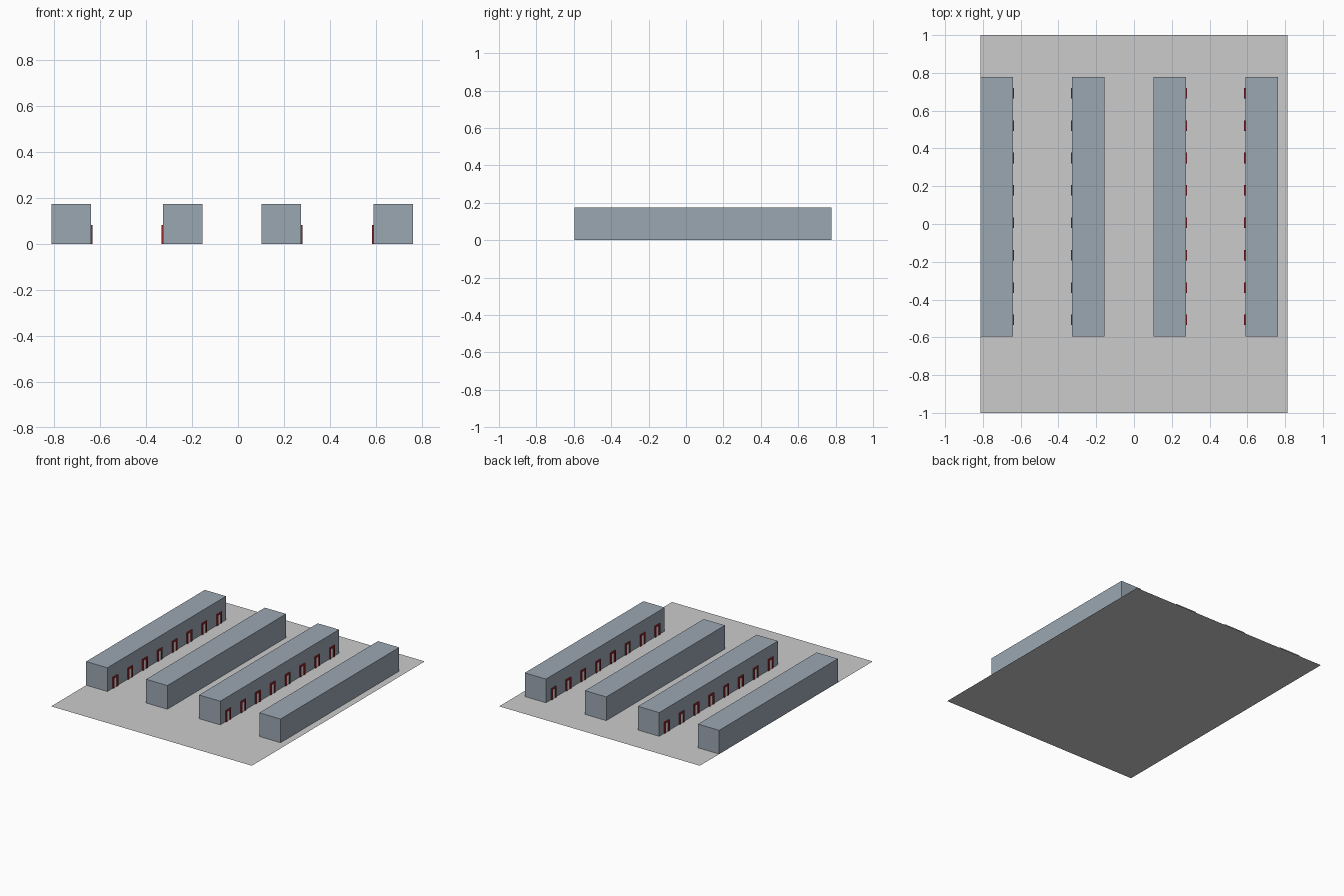
import bpy, bmesh

if "Cube" in bpy.data.objects:
    bpy.data.objects.remove(bpy.data.objects["Cube"])

def material(name, rgb):
    m = bpy.data.materials.new(name)
    m.diffuse_color = (*rgb, 1)
    m.use_nodes = True
    m.node_tree.nodes["Principled BSDF"].inputs["Base Color"].default_value = m.diffuse_color
    return m

GREY = material("ground_grey", (0.60, 0.60, 0.60))
BLUE = material("wall_blue_grey", (0.33, 0.39, 0.45))
RED = material("frame_red", (0.32, 0.02, 0.025))
WHITE = material("door_white", (0.85, 0.85, 0.85))

def build(name, mat, boxes):
    """One object made from boxes given as (x0, x1, y0, y1, z0, z1)."""
    bm = bmesh.new()
    for x0, x1, y0, y1, z0, z1 in boxes:
        vs = bmesh.ops.create_cube(bm, size=1)["verts"]
        for v in vs:
            v.co = (x1 if v.co.x > 0 else x0,
                    y1 if v.co.y > 0 else y0,
                    z1 if v.co.z > 0 else z0)
    me = bpy.data.meshes.new(name)
    bm.to_mesh(me)
    bm.free()
    me.materials.append(mat)
    ob = bpy.data.objects.new(name, me)
    bpy.context.collection.objects.link(ob)
    return ob

# ground sheet
bm = bmesh.new()
bm.faces.new([bm.verts.new((x, y, 0)) for x, y in
              ((-0.813, -1), (0.813, -1), (0.813, 1), (-0.813, 1))])
me = bpy.data.meshes.new("ground")
bm.to_mesh(me)
bm.free()
me.materials.append(GREY)
bpy.context.collection.objects.link(bpy.data.objects.new("ground", me))

# four long blocks, each with a row of doors on one side (+1 right, -1 left)
W, H, DOOR_H, HALF, JAMB = 0.172, 0.174, 0.083, 0.028, 0.013
for i, (x, side) in enumerate(((-0.813, 1), (-0.327, -1), (0.102, 1), (0.590, -1)), 1):
    build(f"block_{i}", BLUE, [(x, x + W, -0.596, 0.777, 0.0005, H)])
    wall = x + W if side > 0 else x
    fx = sorted((wall, wall + side * 0.007))
    px = sorted((wall, wall + side * 0.002))
    frames, panels = [], []
    for k in range(8):
        y = -0.508 + 0.1715 * k
        frames += [(*fx, y - HALF, y - HALF + JAMB, 0.0005, DOOR_H),
                   (*fx, y + HALF - JAMB, y + HALF, 0.0005, DOOR_H),
                   (*fx, y - HALF + JAMB, y + HALF - JAMB, DOOR_H - JAMB, DOOR_H)]
        panels.append((*px, y - HALF + JAMB, y + HALF - JAMB, 0.0005, DOOR_H - JAMB))
    build(f"door_frames_{i}", RED, frames)
    build(f"door_panels_{i}", WHITE, panels)
